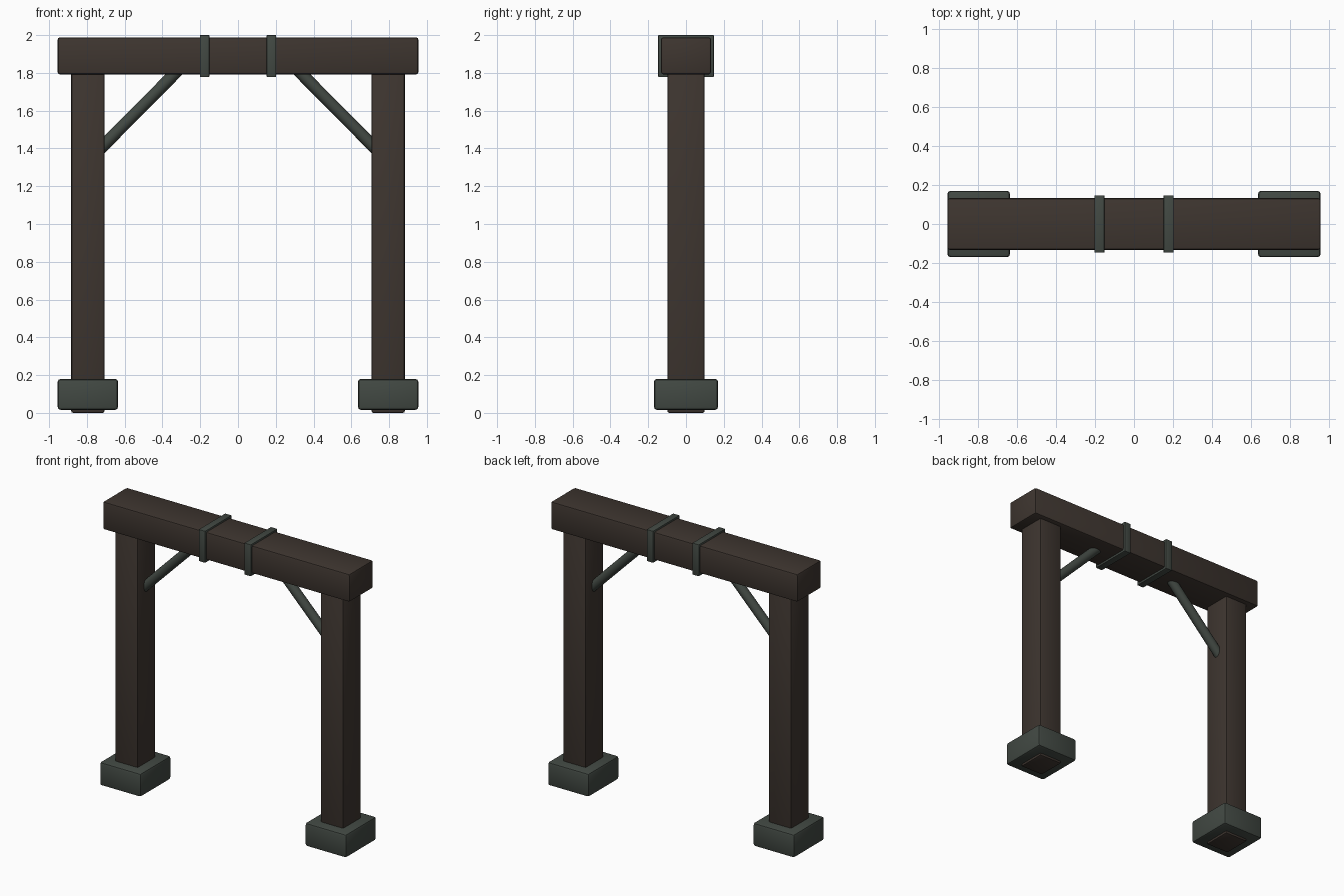
import bpy, math
from mathutils import Vector

if "Cube" in bpy.data.objects:
    bpy.data.objects.remove(bpy.data.objects["Cube"])


def material(name, rgb):
    m = bpy.data.materials.new(name)
    m.diffuse_color = (*rgb, 1)
    m.use_nodes = True
    m.node_tree.nodes["Principled BSDF"].inputs["Base Color"].default_value = m.diffuse_color
    return m


wood = material("dark_wood", (0.048, 0.036, 0.029))
iron = material("grey_green_iron", (0.054, 0.066, 0.056))


def finish(ob, name, mat):
    ob.name = name
    ob.data.materials.append(mat)
    bpy.ops.object.shade_smooth_by_angle(angle=math.radians(30))
    return ob


def box(name, centre, size, mat, bevel):
    bpy.ops.mesh.primitive_cube_add(size=1, location=centre)
    ob = bpy.context.object
    ob.scale = size
    bpy.ops.object.transform_apply(location=False, rotation=False, scale=True)
    mod = ob.modifiers.new("soft_edges", "BEVEL")
    mod.width = bevel
    mod.segments = 2
    bpy.ops.object.modifier_apply(modifier=mod.name)
    return finish(ob, name, mat)


def rod(name, start, end, radius, mat):
    a, b = Vector(start), Vector(end)
    bpy.ops.mesh.primitive_cylinder_add(vertices=16, radius=radius,
                                        depth=(b - a).length, location=(a + b) / 2)
    ob = bpy.context.object
    ob.rotation_euler = (b - a).to_track_quat('Z', 'Y').to_euler()
    return finish(ob, name, mat)


# Top beam
box("top_beam", (0, 0, 1.89), (1.91, 0.265, 0.195), wood, 0.012)

for side, s in (("left", -1), ("right", 1)):
    # Upright post, poking slightly out under its footing
    box(side + "_post", (s * 0.795, 0, 0.91), (0.176, 0.198, 1.82), wood, 0.01)
    # Footing block
    box(side + "_footing", (s * 0.795, 0, 0.098), (0.32, 0.34, 0.164), iron, 0.016)
    # Diagonal brace, ends buried in post and beam
    rod(side + "_brace", (s * 0.745, 0, 1.382), (s * 0.302, 0, 1.829), 0.032, iron)
    # Strap around the beam
    box(side + "_strap", (s * 0.177, 0, 1.889), (0.05, 0.294, 0.222), iron, 0.003)
